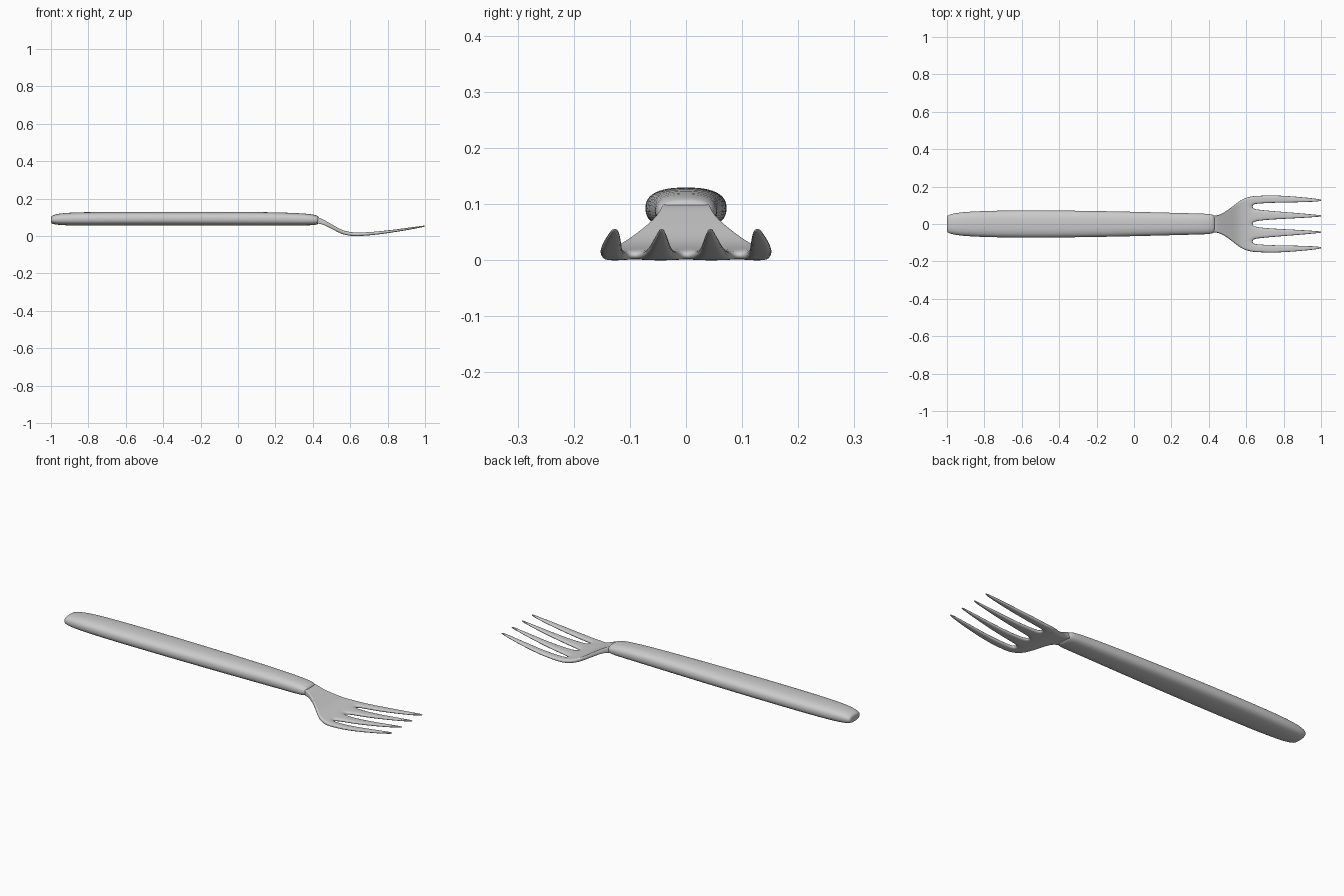
import bpy, bmesh, math

if "Cube" in bpy.data.objects:
    bpy.data.objects.remove(bpy.data.objects["Cube"])


def finish(name, bm, levels):
    bmesh.ops.recalc_face_normals(bm, faces=bm.faces)
    mesh = bpy.data.meshes.new(name)
    bm.to_mesh(mesh)
    bm.free()
    for p in mesh.polygons:
        p.use_smooth = True
    ob = bpy.data.objects.new(name, mesh)
    bpy.context.collection.objects.link(ob)
    sub = ob.modifiers.new("Smooth", 'SUBSURF')
    sub.levels = sub.render_levels = levels
    return ob


def power(v, e):
    return math.copysign(abs(v) ** e, v)


# Handle: rounded sections (x, half width, bottom z, top z)
sections = [(-1.0, .036, .076, .096), (-.998, .045, .068, .107), (-.985, .052, .063, .114),
            (-.95, .060, .058, .122), (-.88, .067, .056, .127), (-.75, .072, .055, .129),
            (-.55, .0735, .055, .130), (-.3, .072, .055, .130), (0, .066, .055, .130),
            (.25, .059, .056, .127), (.37, .056, .057, .120), (.405, .054, .058, .115),
            (.425, .049, .062, .109), (.433, .042, .067, .103)]
bm = bmesh.new()
N = 24
rings = []
for x, w, lo, hi in sections:
    ring = []
    for i in range(N):
        a = 2 * math.pi * i / N
        ring.append(bm.verts.new((x, w * power(math.cos(a), .8),
                                  (lo + hi) / 2 + (hi - lo) / 2 * power(math.sin(a), .8))))
    rings.append(ring)
for r, s in zip(rings, rings[1:]):
    for i in range(N):
        bm.faces.new((r[i], r[(i + 1) % N], s[(i + 1) % N], s[i]))
bm.faces.new(rings[0])
bm.faces.new(rings[-1])
finish("handle", bm, 1)

# Head: one sheet with top and bottom skins, from the neck through the tines
# Columns as fractions of the half width: three per tine, mirrored about the middle
half_cols = [.055, .30, .56, .70, .86, 1.0]
cols = [-c for c in reversed(half_cols)] + half_cols
# Neck and palm rows: (x, half width, bottom z, top z)
palm = [(.41, .043, .070, .104), (.44, .045, .066, .097), (.47, .054, .055, .080),
        (.51, .080, .034, .058), (.55, .114, .012, .034), (.59, .140, .002, .022),
        (.635, .150, -.001, .018)]
# Tine rows: (x, bottom z, top z, inner tine edges, outer tine edges)
tines = [(.66, .001, .019, .016, .078, .108, .151),
         (.72, .005, .022, .022, .072, .112, .154),
         (.80, .015, .030, .027, .065, .114, .152),
         (.90, .031, .043, .032, .057, .116, .144),
         (.97, .044, .053, .037, .050, .119, .136),
         (1.002, .051, .057, .040, .047, .123, .131)]
bm = bmesh.new()
rows = []
for x, w, lo, hi in palm:
    rows.append([(bm.verts.new((x, c * w, lo)), bm.verts.new((x, c * w, hi))) for c in cols])
for x, lo, hi, a, b, c, d in tines:
    half = [a, (a + b) / 2, b, c, (c + d) / 2, d]
    ys = [-y for y in reversed(half)] + half
    rows.append([(bm.verts.new((x, y, lo)), bm.verts.new((x, y, hi))) for y in ys])

side_count = {}
for j in range(len(rows) - 1):
    for i in range(len(cols) - 1):
        if j >= len(palm) - 1 and i % 3 == 2:
            continue  # gaps between the tines
        quad = (rows[j][i], rows[j][i + 1], rows[j + 1][i + 1], rows[j + 1][i])
        bm.faces.new([q[1] for q in quad])
        bm.faces.new([q[0] for q in reversed(quad)])
        for k in range(4):
            p, q = quad[k], quad[(k + 1) % 4]
            key = frozenset((p[0], q[0]))
            side_count.setdefault(key, []).append((p, q))
# Close the rim wherever an edge belongs to only one cell
for pairs in side_count.values():
    if len(pairs) == 1:
        p, q = pairs[0]
        bm.faces.new((p[0], q[0], q[1], p[1]))
finish("fork_head", bm, 2)
